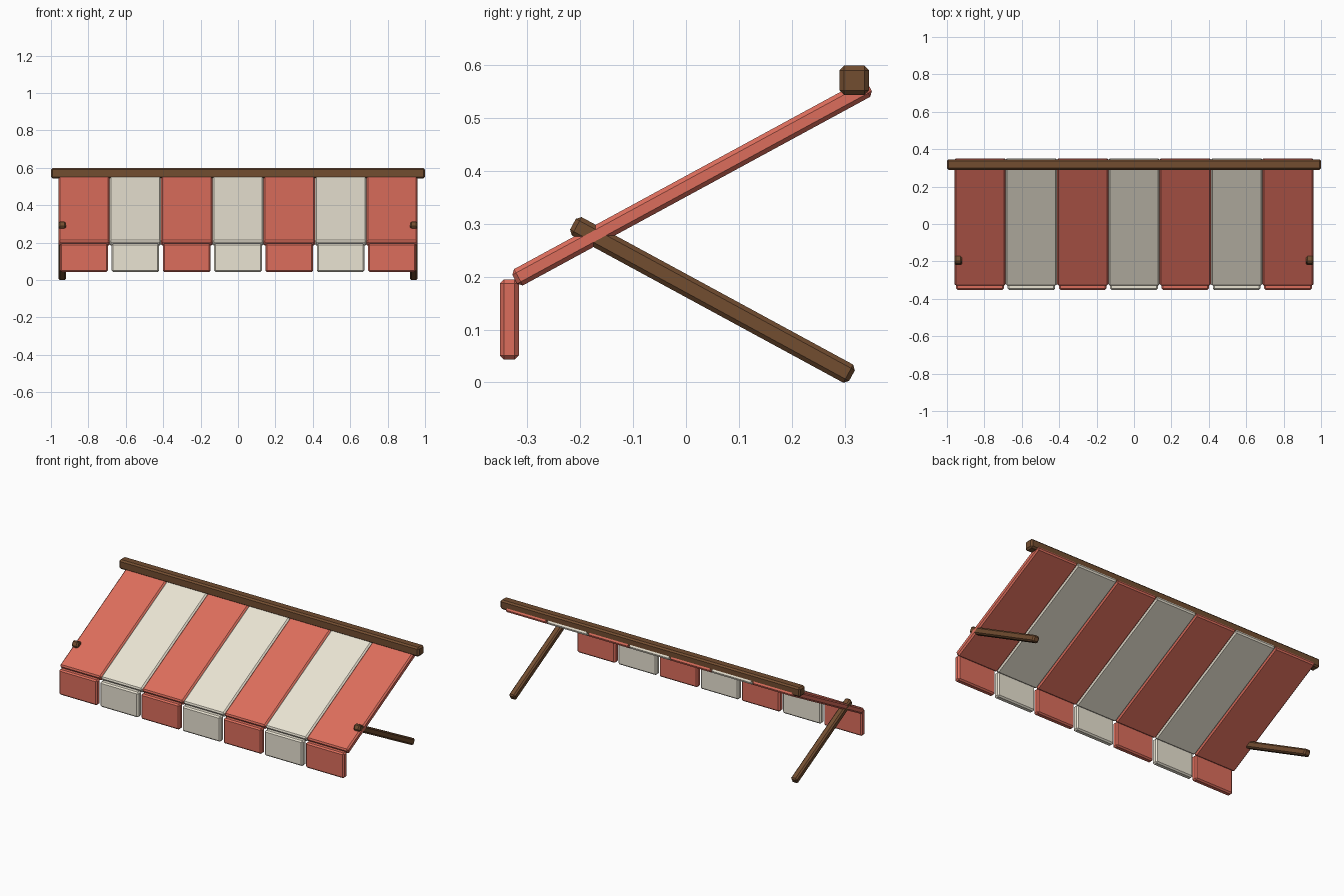
import bpy, math

if "Cube" in bpy.data.objects:
    bpy.data.objects.remove(bpy.data.objects["Cube"])


def material(name, rgb):
    m = bpy.data.materials.new(name)
    m.diffuse_color = (*rgb, 1)
    m.use_nodes = True
    m.node_tree.nodes["Principled BSDF"].inputs["Base Color"].default_value = m.diffuse_color
    return m


RED = material("red_cloth", (0.72, 0.155, 0.107))
CREAM = material("cream_cloth", (0.82, 0.77, 0.65))
WOOD = material("brown_wood", (0.17, 0.075, 0.03))


def box(name, size, loc, mat, tilt=0.0, bevel=0.008):
    """Chamfered box tilted about the x axis (degrees)."""
    bpy.ops.mesh.primitive_cube_add(size=1)
    ob = bpy.context.object
    ob.name = name
    ob.scale = size
    bpy.ops.object.transform_apply(location=False, rotation=False, scale=True)
    ob.location = loc
    ob.rotation_euler.x = math.radians(tilt)
    mod = ob.modifiers.new("chamfer", 'BEVEL')
    mod.width = bevel
    mod.segments = 1
    ob.data.materials.append(mat)
    return ob


# Striped canopy with a hanging valance flap under each stripe
STRIPES = 7
pitch = 1.92 / STRIPES
for i in range(STRIPES):
    x = (i - (STRIPES - 1) / 2) * pitch
    mat = CREAM if i % 2 else RED
    box(f"canopy_stripe_{i + 1}", (pitch, 0.763, 0.035), (x, 0.0115, 0.377), mat, 28.5)
    box(f"valance_flap_{i + 1}", (0.255, 0.036, 0.152), (x, -0.334, 0.119), mat)

# Wall rail along the top back edge
box("wall_rail", (2.0, 0.056, 0.056), (0, 0.318, 0.571), WOOD, bevel=0.009)

# Support arms, one on each side
for side, x in (("left", -0.94), ("right", 0.94)):
    box(f"support_arm_{side}", (0.04, 0.60, 0.039), (x, 0.05, 0.156), WOOD, -28.5)
